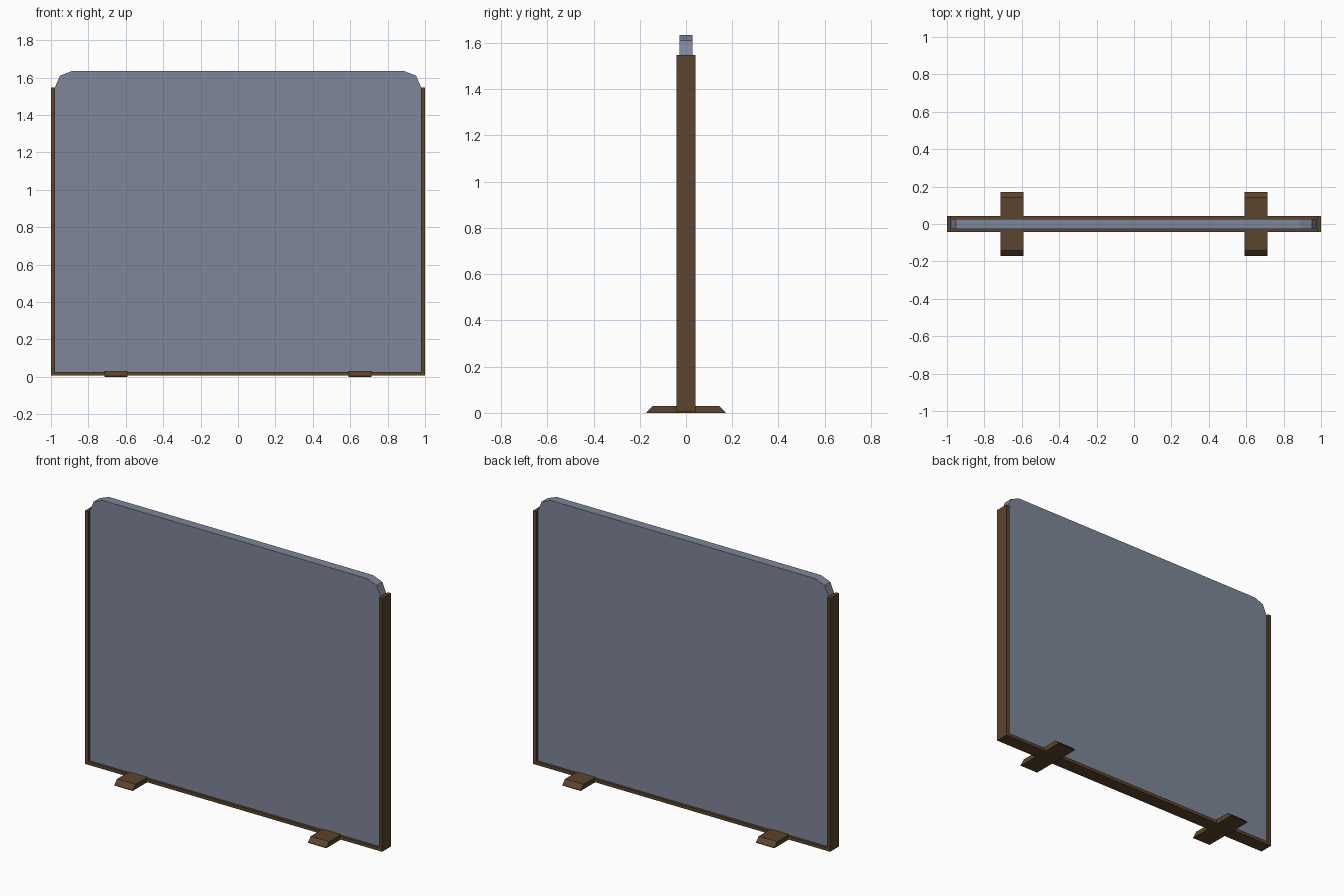
import bpy

if "Cube" in bpy.data.objects:
    bpy.data.objects.remove(bpy.data.objects["Cube"])


def material(name, rgb):
    m = bpy.data.materials.new(name)
    m.diffuse_color = (*rgb, 1.0)
    m.use_nodes = True
    m.node_tree.nodes["Principled BSDF"].inputs["Base Color"].default_value = m.diffuse_color
    return m


BROWN = material("brown wood", (0.105, 0.056, 0.026))
GREY = material("blue grey panel", (0.21, 0.238, 0.32))


def prism(name, profile, axis, a, b, mat):
    """Extrude a 2D profile from a to b along x (profile y,z) or y (profile x,z)."""
    def place(p, t):
        return (t, p[0], p[1]) if axis == "x" else (p[0], t, p[1])
    n = len(profile)
    verts = [place(p, a) for p in profile] + [place(p, b) for p in profile]
    faces = [tuple(range(n)), tuple(range(2 * n - 1, n - 1, -1))]
    faces += [((i + 1) % n, i, i + n, (i + 1) % n + n) for i in range(n)]
    if axis == "x":
        faces = [f[::-1] for f in faces]
    mesh = bpy.data.meshes.new(name)
    mesh.from_pydata(verts, [], faces)
    mesh.materials.append(mat)
    obj = bpy.data.objects.new(name, mesh)
    bpy.context.collection.objects.link(obj)
    return obj


# Screen panel with faceted upper corners
right_side = [(0.978, 0.026), (0.978, 1.55), (0.952, 1.61), (0.89, 1.634)]
panel = right_side + [(-x, z) for x, z in reversed(right_side)]
prism("screen_panel", panel[::-1], "y", -0.028, 0.028, GREY)

# U-shaped frame: two posts joined by a bottom rail
outer = [(-1.0, 1.548), (-1.0, 0.006), (1.0, 0.006), (1.0, 1.548)]
inner = [(0.978, 1.548), (0.978, 0.026), (-0.978, 0.026), (-0.978, 1.548)]
prism("frame", outer + inner, "y", -0.042, 0.042, BROWN)

# Two feet with sloping ends
foot = [(-0.17, 0.0), (0.17, 0.0), (0.17, 0.004), (0.143, 0.03),
        (-0.143, 0.03), (-0.17, 0.004)]
for side, cx in (("left", -0.652), ("right", 0.652)):
    prism(side + "_foot", foot, "x", cx - 0.062, cx + 0.062, BROWN)

# Make all face normals point outward
import bmesh
for obj in bpy.context.collection.objects:
    bm = bmesh.new()
    bm.from_mesh(obj.data)
    bmesh.ops.recalc_face_normals(bm, faces=bm.faces)
    bm.to_mesh(obj.data)
    bm.free()
